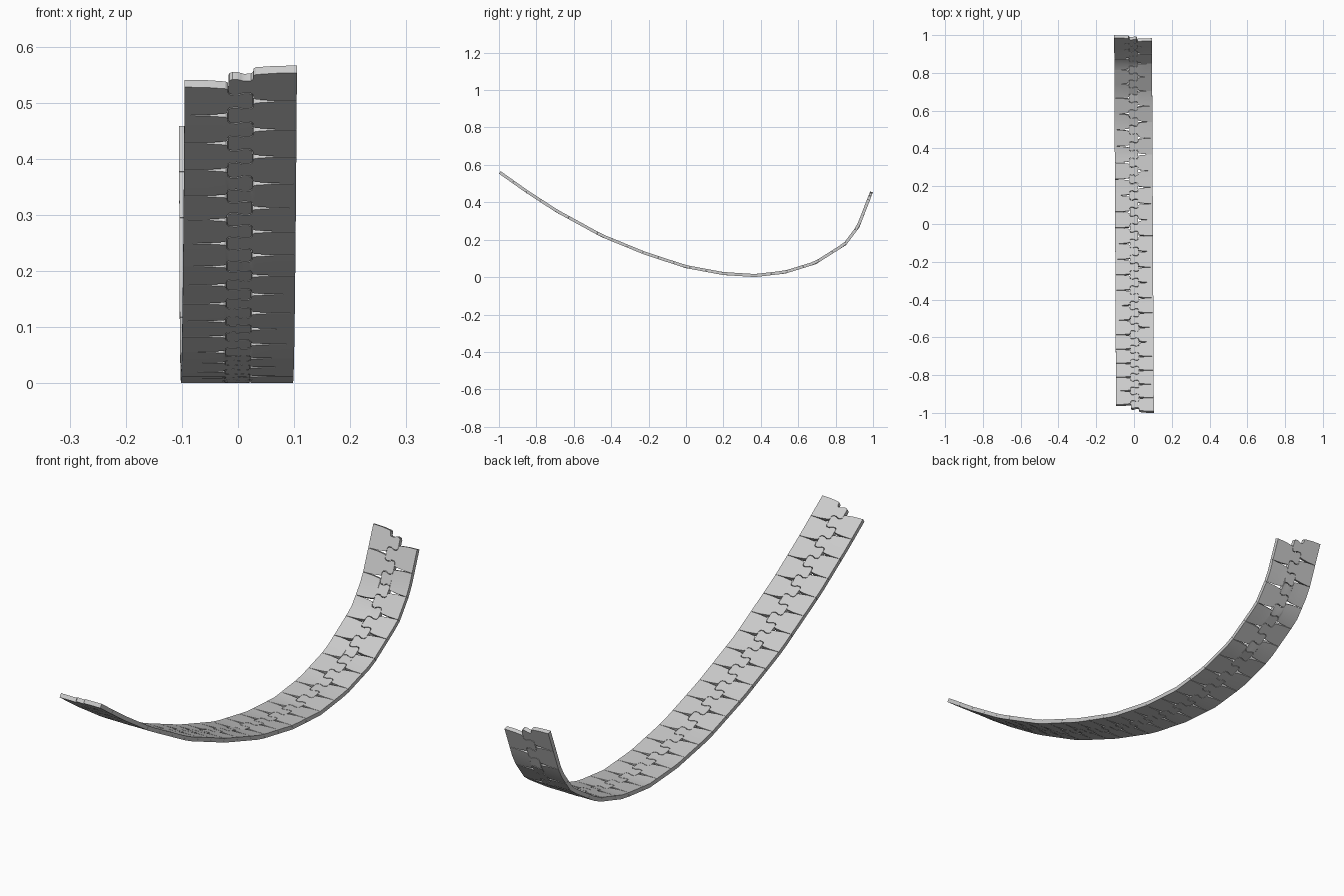
import bpy, bmesh
from mathutils import Vector

if "Cube" in bpy.data.objects:
    bpy.data.objects.remove(bpy.data.objects["Cube"])

# Side profile of the curved strip (y, z), centre line
PATH = [Vector(p) for p in [
    (-0.996, 0.560), (-0.85, 0.457), (-0.69, 0.353), (-0.45, 0.222), (-0.22, 0.128),
    (0, 0.056), (0.2, 0.019), (0.37, 0.0085), (0.53, 0.027), (0.69, 0.076),
    (0.85, 0.177), (0.92, 0.27), (0.992, 0.456)]]
LENGTH = sum((b - a).length for a, b in zip(PATH, PATH[1:]))
COUNT = 26
PITCH = LENGTH / (COUNT + 0.5)
THICK = 0.016


def point_at(s):
    for i, (a, b) in enumerate(zip(PATH, PATH[1:])):
        seg = (b - a).length
        if s <= seg or i == len(PATH) - 2:
            return a + (b - a) * (s / seg)
        s -= seg


def place(s, x, h):
    # Map strip coordinates (along, across, height) onto the curve
    p = point_at(s)
    t = (point_at(min(s + 0.02, LENGTH)) - point_at(max(s - 0.02, 0))).normalized()
    q = p + Vector((-t.y, t.x)) * h
    return Vector((x - 0.005 * p.x, q.x, q.y))


# Half outline of one link (across, half width): plate, neck, rounded tooth head
HALF = [(-0.1, 0.0437), (-0.06, 0.0425), (-0.027, 0.0385), (-0.023, 0.035),
        (-0.022, 0.024), (-0.018, 0.019), (-0.006, 0.018), (0.0, 0.0208),
        (0.006, 0.0235), (0.015, 0.0235), (0.020, 0.020), (0.022, 0.014)]


def build_links(name, side, start):
    bm = bmesh.new()
    for i in range(COUNT):
        mid = start + (i + 0.5) * PITCH
        # Rows run across the link, three points per row follow the bend
        rows = []
        for x, w in HALF:
            rows.append([[bm.verts.new(place(mid + d * w * PITCH / 0.088, x * side, h))
                          for h in (-THICK / 2, THICK / 2)] for d in (-1, 0, 1)])
        for a, b in zip(rows, rows[1:]):
            for k in (0, 1):
                for h in (0, 1):
                    bm.faces.new([a[k][h], a[k + 1][h], b[k + 1][h], b[k][h]])
            for k in (0, 2):
                bm.faces.new([a[k][0], b[k][0], b[k][1], a[k][1]])
        for r in (rows[0], rows[-1]):
            for k in (0, 1):
                bm.faces.new([r[k][0], r[k + 1][0], r[k + 1][1], r[k][1]])
    bmesh.ops.recalc_face_normals(bm, faces=bm.faces)
    mesh = bpy.data.meshes.new(name)
    bm.to_mesh(mesh)
    bm.free()
    obj = bpy.data.objects.new(name, mesh)
    bpy.context.collection.objects.link(obj)
    bpy.ops.object.select_all(action='DESELECT')
    obj.select_set(True)
    bpy.context.view_layer.objects.active = obj
    bpy.ops.object.shade_smooth_by_angle()


# Two interlocking rows, offset by half a link
build_links("right_links", -1, 0)
build_links("left_links", 1, PITCH / 2)
